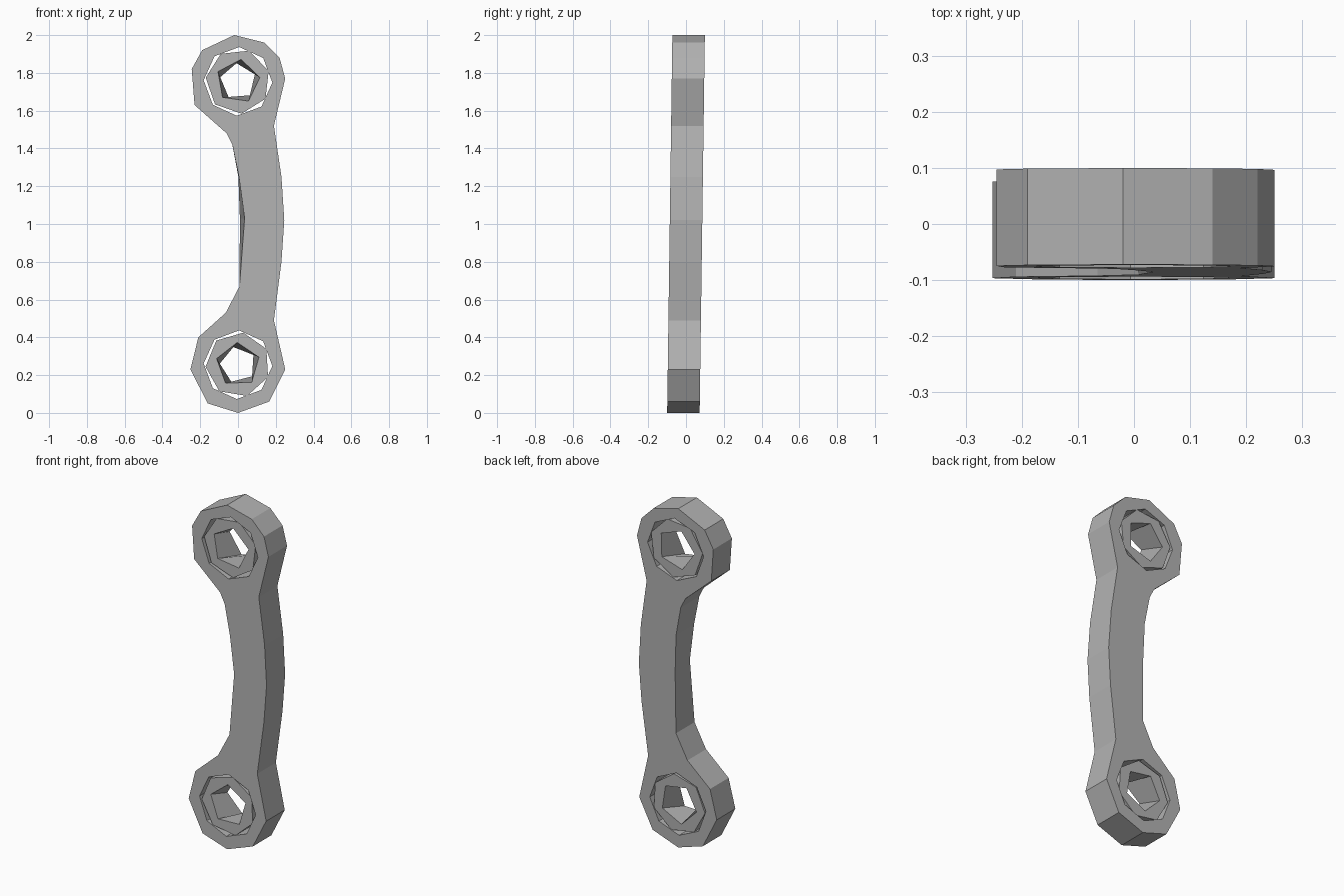
import bpy, bmesh
from math import cos, sin, radians

cube = bpy.data.objects.get("Cube")
if cube:
    bpy.data.objects.remove(cube)

grey = bpy.data.materials.new("cast_grey")
grey.use_nodes = True
colour = (0.45, 0.45, 0.45, 1)
grey.diffuse_color = colour
grey.node_tree.nodes["Principled BSDF"].inputs["Base Color"].default_value = colour


def ring(z, radius, sides, start):
    """Regular polygon of (x, z) points around a bore centre."""
    angles = [radians(start + 360 * i / sides) for i in range(sides)]
    return [(radius * cos(a), z + radius * sin(a)) for a in angles]


def plate(name, front_loops, back_loops, half):
    """Solid between matching front and back loops; later loops are holes."""
    bm = bmesh.new()
    sides = []
    for y, loops in ((-half, front_loops), (half, back_loops)):
        # The whole link leans slightly backward toward the top
        rows = [[bm.verts.new((x, y + 0.0125 * (z - 1) * 1.1, z)) for x, z in loop]
                for loop in loops]
        edges = [bm.edges.new((row[i - 1], row[i])) for row in rows for i in range(len(row))]
        bmesh.ops.triangle_fill(bm, edges=edges, use_beauty=True, normal=(0, y, 0))
        sides.append(rows)
    for f, b in zip(*sides):
        for i in range(len(f)):
            bm.faces.new((f[i - 1], f[i], b[i], b[i - 1]))
    bmesh.ops.recalc_face_normals(bm, faces=bm.faces)
    mesh = bpy.data.meshes.new(name)
    bm.to_mesh(mesh)
    bm.free()
    mesh.materials.append(grey)
    obj = bpy.data.objects.new(name, mesh)
    bpy.context.collection.objects.link(obj)
    return obj


# Bowed arm with an eye at each end: outer side downward, inner side upward
outer = [(-0.02, 2), (0.14, 1.96), (0.22, 1.88), (0.25, 1.77), (0.19, 1.52),
         (0.23, 1.25), (0.245, 1.02), (0.23, 0.8), (0.19, 0.49), (0.25, 0.23),
         (0.165, 0.06), (0, 0)]
lower_eye = [(-0.16, 0.05), (-0.252, 0.23), (-0.21, 0.4), (-0.065, 0.53), (0.008, 0.67)]
upper_eye = [(-0.03, 1.42), (-0.06, 1.48), (-0.23, 1.63), (-0.245, 1.82), (-0.19, 1.92)]
front_waist = [(0.035, 1.03), (0.005, 1.25)]
back_waist = [(0.01, 1.03), (0.002, 1.25)]

bores = {"upper": 1.755, "lower": 0.255}
holes = [ring(z, 0.182, 8, 88) for z in bores.values()]
plate("link_arm",
      [outer + lower_eye + front_waist + upper_eye] + holes,
      [outer + lower_eye + back_waist + upper_eye] + holes, 0.086)

# Faceted bushings sitting loosely in the eyes, with a twisted bore
for label, z in bores.items():
    start = 82 if label == "upper" else 92
    shell = ring(z, 0.172, 7, start + 40)
    plate(label + "_bushing",
          [shell, ring(z, 0.118, 5, start)],
          [shell, ring(z, 0.118, 5, start + 25)], 0.08)
